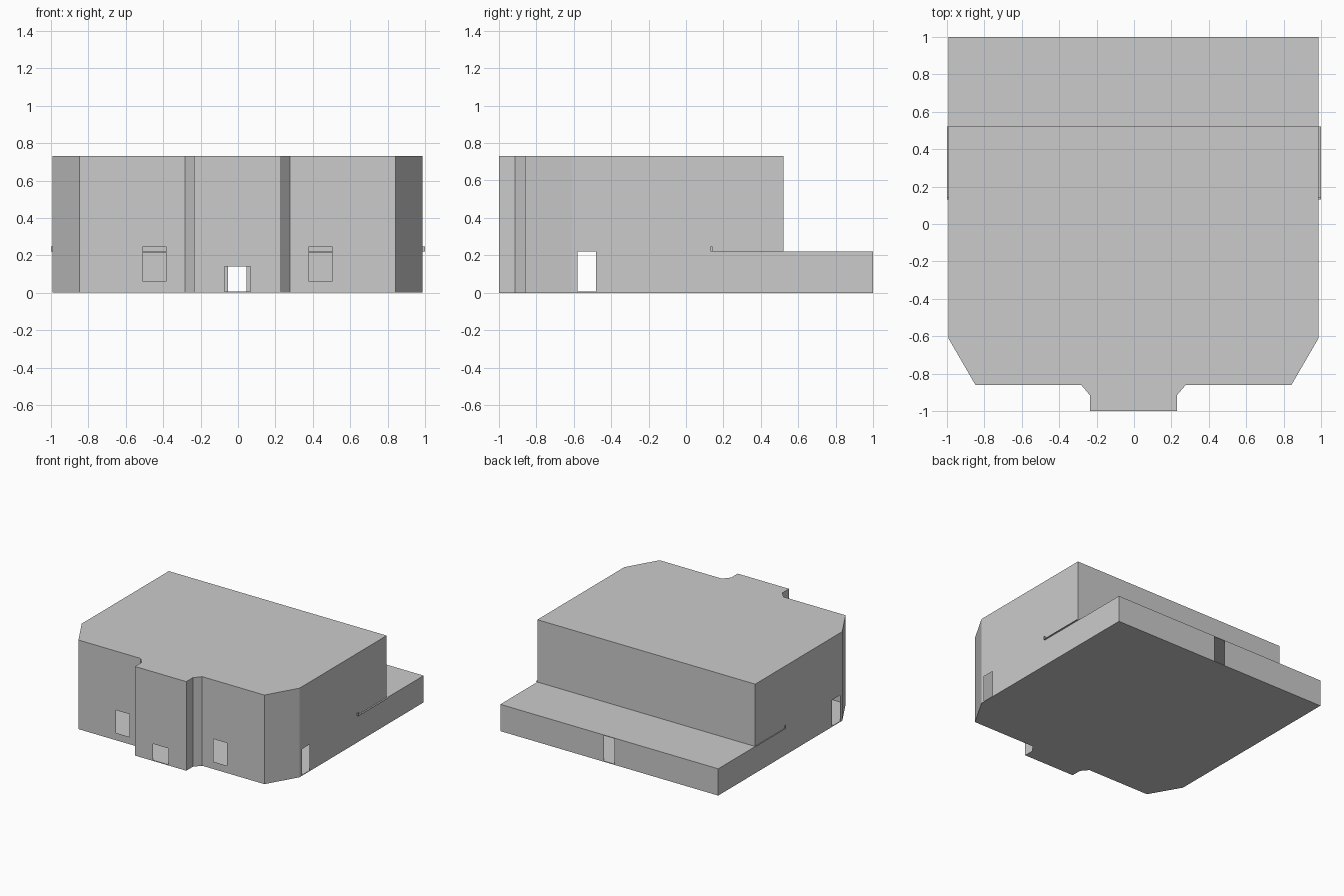
import bpy, bmesh

if "Cube" in bpy.data.objects:
    bpy.data.objects.remove(bpy.data.objects["Cube"])

X = 0.99          # half width of the building
CX = -0.003       # centre line
TOP, LOW = 0.732, 0.22


def finish(name, bm):
    bmesh.ops.remove_doubles(bm, verts=bm.verts, dist=1e-5)
    mesh = bpy.data.meshes.new(name)
    bm.to_mesh(mesh)
    bm.free()
    ob = bpy.data.objects.new(name, mesh)
    bpy.context.collection.objects.link(ob)
    return ob


def wall(name, p, q, z1, hole=None, z0=0.0):
    """Thin wall from p to q; hole = (start, end, bottom, top), start/end as fractions."""
    us, zs = {0.0, 1.0}, {z0, z1}
    if hole:
        us |= set(hole[:2])
        zs |= set(hole[2:])
    us, zs = sorted(us), sorted(zs)
    bm = bmesh.new()

    def vert(u, z):
        return bm.verts.new((p[0] + (q[0] - p[0]) * u, p[1] + (q[1] - p[1]) * u, z))

    for a, b in zip(us, us[1:]):
        for c, d in zip(zs, zs[1:]):
            if hole and hole[0] < (a + b) / 2 < hole[1] and hole[2] < (c + d) / 2 < hole[3]:
                continue
            bm.faces.new([vert(a, c), vert(b, c), vert(b, d), vert(a, d)])
    return finish(name, bm)


def slab(name, outline, z0, z1):
    bm = bmesh.new()
    face = bm.faces.new([bm.verts.new((x, y, z0)) for x, y in outline])
    ext = bmesh.ops.extrude_face_region(bm, geom=[face], use_keep_orig=True)
    for v in ext["geom"]:
        if isinstance(v, bmesh.types.BMVert):
            v.co.z = z1
    bmesh.ops.recalc_face_normals(bm, faces=bm.faces)
    return finish(name, bm)


def rect(x, y0, y1, cx=CX):
    return [(cx - x, y0), (cx + x, y0), (cx + x, y1), (cx - x, y1)]


# Right half of the plan, from porch front to rear of the tall hall
half = [(0.233, -1.0), (0.233, -0.915), (0.28, -0.86), (0.845, -0.86),
        (X, -0.61), (X, 0.52)]
right = [(CX + x, y) for x, y in half]
left = [(CX - x, y) for x, y in half]

# Openings by wall segment: front windows and side doors
win = ((0.383 - 0.28) / 0.565, (0.505 - 0.28) / 0.565, 0.06, 0.247)
door = (0.03 / 1.13, 0.13 / 1.13, 0.0, LOW)
parts = ["porch_side", "porch_corner", "front_wall", "chamfer_wall", "side_wall"]
holes = {2: win, 4: door}
for i, part in enumerate(parts):
    h = holes.get(i)
    wall(part + "_right", right[i], right[i + 1], TOP, h)
    hm = (1 - h[1], 1 - h[0], h[2], h[3]) if h else None
    wall(part + "_left", left[i + 1], left[i], TOP, hm)

# Porch front with entrance, upper rear wall of the hall
wall("porch_front", left[0], right[0], TOP, (0.35, 0.65, 0.0, 0.14))
wall("hall_rear_wall", right[5], left[5], TOP, z0=LOW)

# Low rear wing
for s, n in ((1, "right"), (-1, "left")):
    a, b = (CX + s * X, 0.52), (CX + s * X, 1.0)
    if s < 0:
        a, b = b, a
    wall("rear_wing_side_" + n, a, b, LOW)
wall("rear_wing_back", (CX + X, 1.0), (CX - X, 1.0), LOW, (0.475, 0.525, 0.0, LOW - 0.005))
slab("rear_wing_roof", rect(X, 0.52, 1.0), LOW - 0.004, LOW)

# Floor and hall roof share the plan
plan = right + left[::-1]
slab("hall_roof", plan, TOP - 0.006, TOP)
slab("floor", right[:5] + [(CX + X, 1.0), (CX - X, 1.0)] + left[4::-1], 0.0, 0.006)

# Inner gallery floor with a raised front lip
slab("gallery_floor", rect(1.0, 0.135, 0.52, 0), LOW, LOW + 0.004)
slab("gallery_lip", rect(1.0, 0.132, 0.141, 0), LOW, 0.247)
